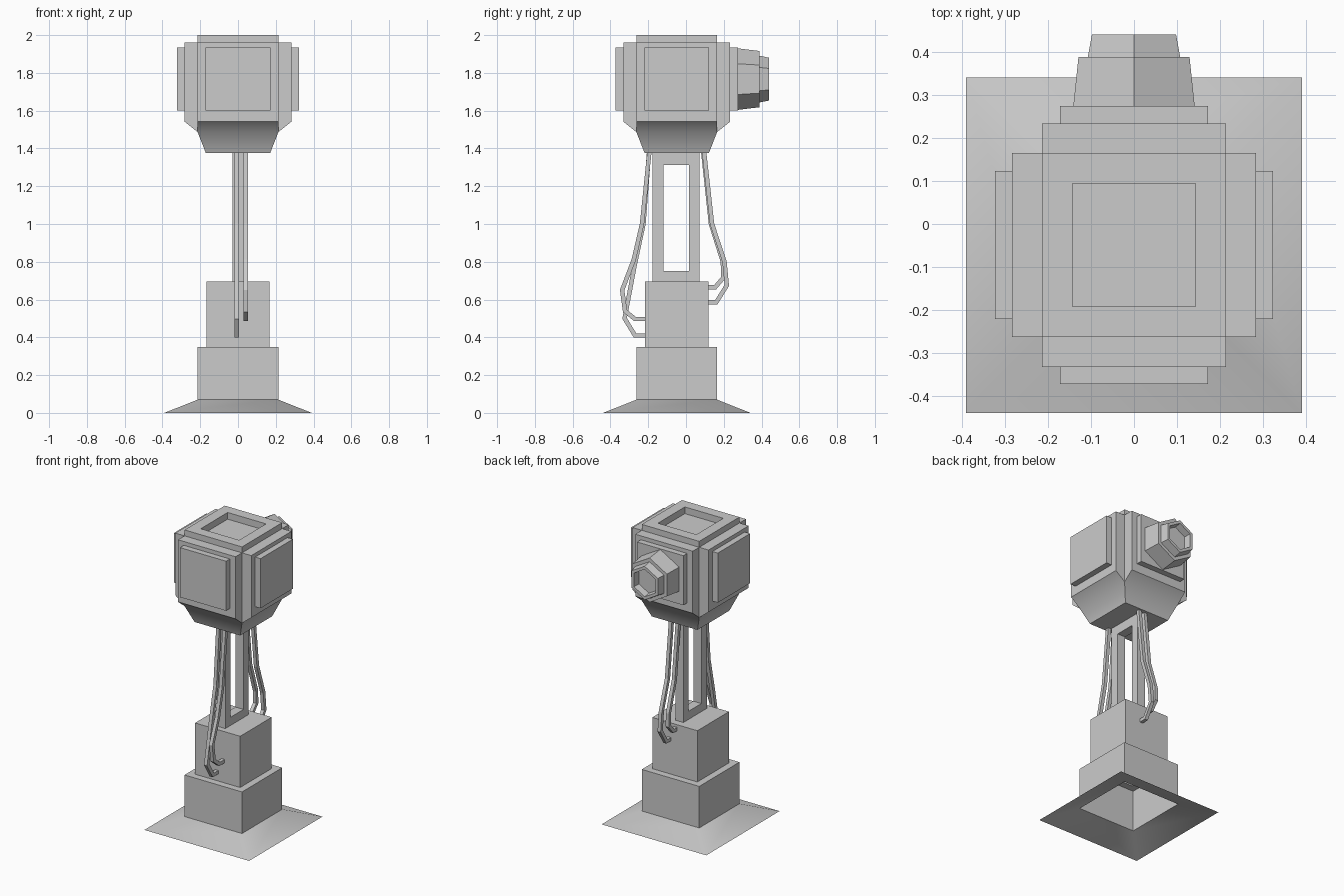
import bpy, bmesh, math
from mathutils import Vector

if "Cube" in bpy.data.objects:
    bpy.data.objects.remove(bpy.data.objects["Cube"])

CY = -0.049  # y of the column axis


def finish(name, bm, smooth=False):
    bmesh.ops.recalc_face_normals(bm, faces=bm.faces)
    me = bpy.data.meshes.new(name)
    bm.to_mesh(me)
    bm.free()
    ob = bpy.data.objects.new(name, me)
    bpy.context.collection.objects.link(ob)
    if smooth:
        bpy.ops.object.select_all(action='DESELECT')
        ob.select_set(True)
        bpy.context.view_layer.objects.active = ob
        bpy.ops.object.shade_smooth_by_angle(angle=math.radians(35))
    return ob


def loft(rings, cap_start=False, cap_end=False, closed=False):
    bm = bmesh.new()
    vr = [[bm.verts.new(p) for p in r] for r in rings]
    pairs = list(zip(vr, vr[1:])) + ([(vr[-1], vr[0])] if closed else [])
    for a, b in pairs:
        for i in range(len(a)):
            j = (i + 1) % len(a)
            bm.faces.new((a[i], a[j], b[j], b[i]))
    if cap_start:
        bm.faces.new(vr[0][::-1])
    if cap_end:
        bm.faces.new(vr[-1])
    return bm


def square(s, z):
    return [(x * s, CY + y * s, z) for x, y in ((-1, -1), (1, -1), (1, 1), (-1, 1))]


def hexagon(r, y, z=1.767):
    return [(r * math.sin(k * math.pi / 3), y, z + r * math.cos(k * math.pi / 3)) for k in range(6)]


def box(name, x0, x1, y0, y1, z0, z1):
    rings = [[(x0, y0, z), (x1, y0, z), (x1, y1, z), (x0, y1, z)] for z in (z0, z1)]
    return finish(name, loft(rings, True, True))


# Stepped base: hollow shell, open underneath
base = [(0.39, 0), (0.214, 0.07), (0.214, 0.35), (0.168, 0.35), (0.168, 0.695)]
finish("stepped_base", loft([square(s, z) for s, z in base], cap_end=True), True)


# Post: flat upright frame with a tall window
def frame_ring(x, y0, y1, z0, z1):
    return [(x, y0, z0), (x, y1, z0), (x, y1, z1), (x, y0, z1)]


outer, inner = (-0.178, 0.071, 0.69, 1.38), (-0.12, 0.016, 0.75, 1.312)
finish("post_frame", loft([frame_ring(-0.03, *outer), frame_ring(0.03, *outer),
                           frame_ring(0.03, *inner), frame_ring(-0.03, *inner)], closed=True))

# Head: square core with recessed top, side faces pushed outward as a cross
head = [(0.17, 1.375), (0.214, 1.487), (0.214, 1.96), (0.214, 2.0), (0.143, 2.0), (0.143, 1.955)]
bm = loft([square(s, z) for s, z in head], True, True)
sides = [f for f in bm.faces if abs(f.calc_center_median().z - 1.7235) < 0.01]
dirs = [f.calc_center_median() - Vector((0, CY, 1.7235)) for f in sides]
pushed = bmesh.ops.extrude_discrete_faces(bm, faces=sides)["faces"]
for f in pushed:
    d = f.calc_center_median() - Vector((0, CY, 1.7235))
    d.z = 0
    d.normalize()
    for v in f.verts:
        v.co += d * 0.069
        if v.co.z < 1.6:
            v.co.z = 1.542
bmesh.ops.remove_doubles(bm, verts=bm.verts, dist=1e-5)
finish("head_housing", bm, True)

# Raised panels on the four sides of the head
Z0, Z1, W = 1.6, 1.934, 0.172
for name, s in (("left_panel", -1), ("right_panel", 1)):
    box(name, *sorted((s * 0.27, s * 0.323)), CY - W, CY + W, Z0, Z1)
for name, s in (("front_panel", -1), ("back_panel", 1)):
    box(name, -W, W, *sorted((CY + s * 0.27, CY + s * 0.323)), Z0, Z1)

# Lens barrel: stepped six-sided taper with recessed end
barrel = [(0.164, 0.265), (0.149, 0.388), (0.124, 0.388), (0.113, 0.44), (0.092, 0.44), (0.085, 0.395)]
finish("lens_barrel", loft([hexagon(r, y) for r, y in barrel], True, True))


# Cables: square section swept along a side-view path with mitred bends
def cable(name, x, path, h=0.0115):
    pts = [Vector(p) for p in path]
    rings = []
    for i, p in enumerate(pts):
        a = (p - pts[i - 1]).normalized() if i else None
        b = (pts[i + 1] - p).normalized() if i < len(pts) - 1 else None
        a, b = a or b, b or a
        t = (a + b).normalized()
        n = Vector((-t.y, t.x)) * h / max(t.dot(a), 0.5)
        lo, hi = p - n, p + n
        rings.append([(x - h, *lo), (x + h, *lo), (x + h, *hi), (x - h, *hi)])
    finish(name, loft(rings, True, True))


cable("front_cable_upper", 0.041, [(-0.193, 1.39), (-0.233, 1.0), (-0.277, 0.81), (-0.338, 0.65),
                                   (-0.323, 0.54), (-0.27, 0.497), (-0.21, 0.497)])
cable("front_cable_lower", -0.006, [(-0.195, 1.39), (-0.225, 1.0), (-0.272, 0.78), (-0.325, 0.5),
                                    (-0.27, 0.41), (-0.21, 0.41)])
cable("back_cable_upper", -0.006, [(0.09, 1.39), (0.132, 1.0), (0.195, 0.8), (0.197, 0.715),
                                   (0.155, 0.666), (0.11, 0.666)])
cable("back_cable_lower", 0.041, [(0.095, 1.39), (0.138, 1.0), (0.204, 0.8), (0.216, 0.675),
                                  (0.16, 0.585), (0.11, 0.585)])
